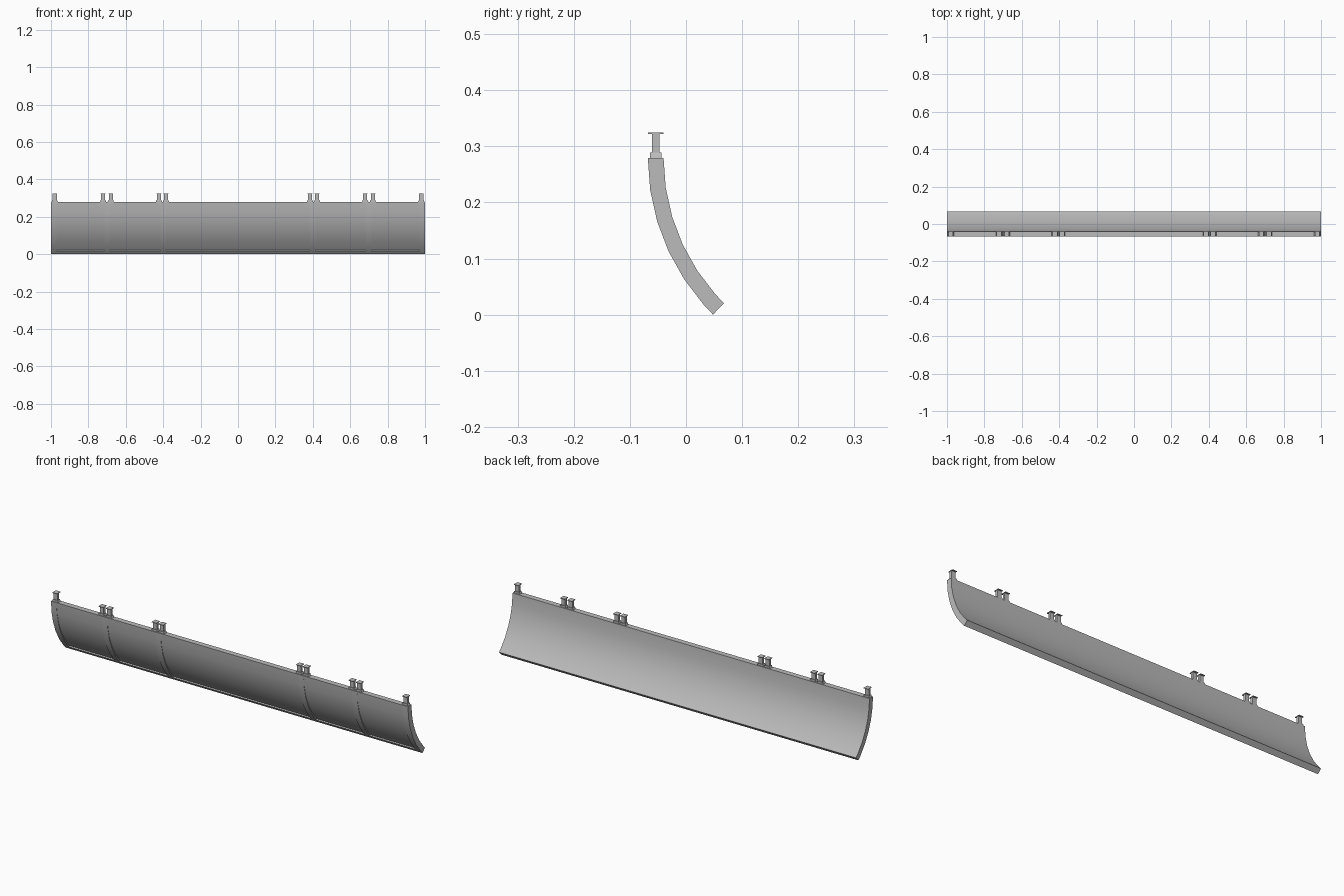
import bpy, bmesh
from math import sin, cos, radians

cube = bpy.data.objects.get("Cube")
if cube:
    bpy.data.objects.remove(cube)

grey = bpy.data.materials.new("matte grey")
grey.use_nodes = True
colour = (0.5, 0.5, 0.5, 1)
grey.diffuse_color = colour
grey.node_tree.nodes["Principled BSDF"].inputs["Base Color"].default_value = colour

RADIUS, THICK, TOP = 0.393, 0.028, 0.279
FRONT = -0.068
STEP = 8.33
ANGLES = [STEP * i for i in range(6)] + [45.2]
RIM = 0.015          # half width of the ribs between bays
DEPTH = 0.006        # recess depth at the foot of each bay


def add_object(name, bm, smooth=False):
    mesh = bpy.data.meshes.new(name)
    bmesh.ops.recalc_face_normals(bm, faces=bm.faces[:])
    bm.to_mesh(mesh)
    bm.free()
    mesh.materials.append(grey)
    obj = bpy.data.objects.new(name, mesh)
    bpy.context.collection.objects.link(obj)
    if smooth:
        bpy.ops.object.select_all(action='DESELECT')
        obj.select_set(True)
        bpy.context.view_layer.objects.active = obj
        bpy.ops.object.shade_smooth_by_angle(angle=radians(30))
    return obj


def arc_point(radius, angle):
    a = radians(angle)
    return FRONT + RADIUS - radius * cos(a), TOP - radius * sin(a)


def section(recessed):
    """Closed curved cross-section; the recess deepens towards the foot."""
    last = len(ANGLES) - 2
    outer = []
    for i, a in enumerate(ANGLES):
        cut = DEPTH * i / last if recessed and i <= last else 0
        outer.append(arc_point(RADIUS - cut, a))
        if i == last:      # step back out to the bottom rim
            outer.append(arc_point(RADIUS, a + 0.01))
    inner = [arc_point(RADIUS - THICK, a) for a in reversed(ANGLES)]
    return outer + inner


# Curved panel: five bays divided by ribs
seams = [-1, -0.7, -0.4, 0.4, 0.7, 1]
stations = [(-1, False)]
for x0, x1 in zip(seams, seams[1:]):
    a = x0 + RIM * (2 if x0 == -1 else 1)
    b = x1 - RIM * (2 if x1 == 1 else 1)
    stations += [(a, False), (a, True), (b, True), (b, False)]
stations.append((1, False))

bm = bmesh.new()
rings = [[bm.verts.new((x, y, z)) for y, z in section(r)] for x, r in stations]
for r0, r1 in zip(rings, rings[1:]):
    for i in range(len(r0)):
        j = (i + 1) % len(r0)
        bm.faces.new((r0[i], r0[j], r1[j], r1[i]))
bm.faces.new(rings[0])
bm.faces.new(rings[-1])
bmesh.ops.remove_doubles(bm, verts=bm.verts[:], dist=0.0002)
add_object("curved_panel", bm, smooth=True)


# Mounting posts: flared foot, shaft and flat cap
def add_block(bm, x, y, z0, z1, size_low, size_high):
    rings = []
    for z, (w, d) in ((z0, size_low), (z1, size_high)):
        rings.append([bm.verts.new((x + sx * w / 2, y + sy * d / 2, z))
                      for sx, sy in ((-1, -1), (1, -1), (1, 1), (-1, 1))])
    low, high = rings
    bm.faces.new(low)
    bm.faces.new(high)
    for i in range(4):
        j = (i + 1) % 4
        bm.faces.new((low[i], low[j], high[j], high[i]))


POST_Y = FRONT + THICK / 2
for side, label in ((-1, "right"), (1, "left")):
    for n, x in enumerate((0.385, 0.423, 0.68, 0.721, 0.98), 1):
        bm = bmesh.new()
        add_block(bm, side * x, POST_Y, TOP, 0.289, (0.034, 0.02), (0.026, 0.02))
        add_block(bm, side * x, POST_Y, 0.289, 0.322, (0.022, 0.013), (0.022, 0.013))
        add_block(bm, side * x, POST_Y, 0.322, 0.325, (0.026, 0.028), (0.026, 0.028))
        add_object(f"{label}_mounting_post_{n}", bm)
